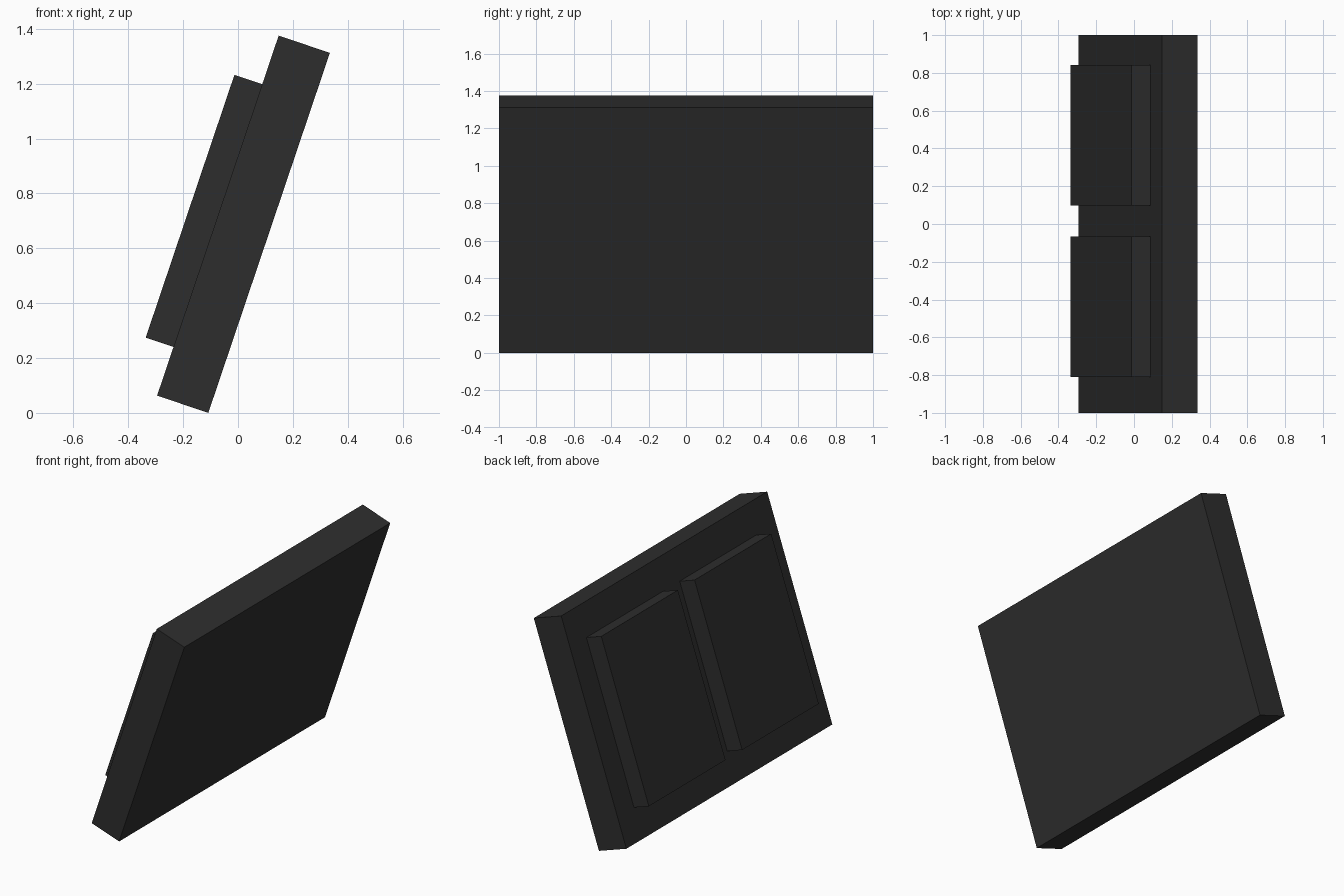
import bpy, bmesh, math
from mathutils import Matrix, Vector

if "Cube" in bpy.data.objects:
    bpy.data.objects.remove(bpy.data.objects["Cube"])

TILT = math.radians(18.66)
SLAB = Vector((0.197, 2.0, 1.385))
PANEL = Vector((0.107, 0.744, 1.011))

charcoal = bpy.data.materials.new("charcoal")
charcoal.diffuse_color = (0.027, 0.027, 0.027, 1)
charcoal.use_nodes = True
charcoal.node_tree.nodes["Principled BSDF"].inputs["Base Color"].default_value = charcoal.diffuse_color

# Leaning frame shared by all parts; lowest edge rests on z = 0
rise = SLAB.z / 2 * math.cos(TILT) + SLAB.x / 2 * math.sin(TILT)
lean = Matrix.Translation((0.02, 0, rise)) @ Matrix.Rotation(TILT, 4, 'Y')


def box(name, size, centre):
    """Box given in the leaning frame."""
    bm = bmesh.new()
    bmesh.ops.create_cube(bm, size=1)
    bmesh.ops.scale(bm, vec=size, verts=bm.verts)
    mesh = bpy.data.meshes.new(name)
    bm.to_mesh(mesh)
    bm.free()
    mesh.materials.append(charcoal)
    obj = bpy.data.objects.new(name, mesh)
    obj.matrix_world = lean @ Matrix.Translation(centre)
    bpy.context.collection.objects.link(obj)
    return obj


# Main leaning slab
box("slab", SLAB, (0, 0, 0))

# Two raised panels resting on the rear face
for side, y in (("left", 0.469), ("right", -0.437)):
    box(f"{side}_back_panel", PANEL, (-(SLAB.x + PANEL.x) / 2, y, 0))
